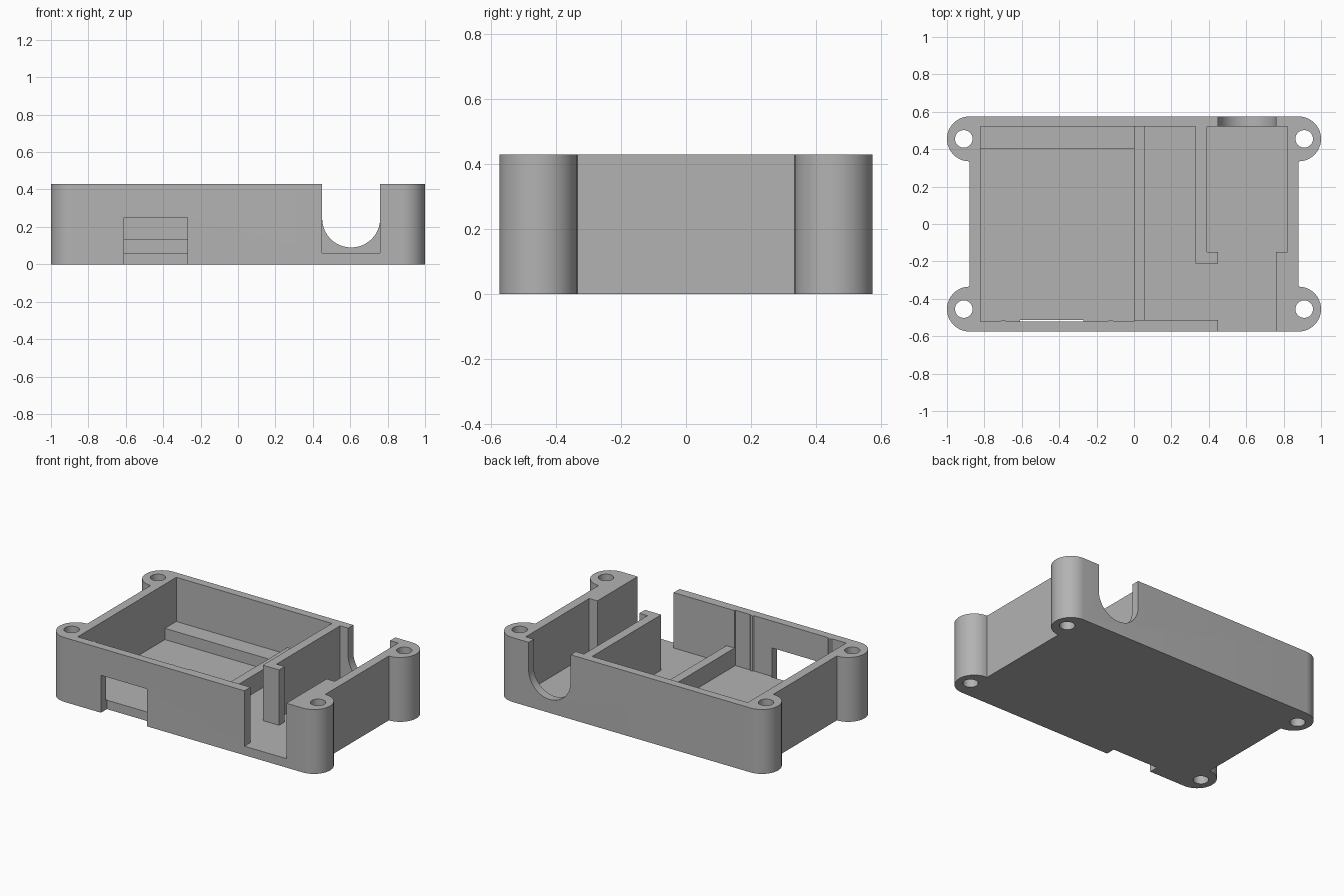
import bpy, bmesh
from math import sin, cos, pi, radians
from mathutils import Vector

if "Cube" in bpy.data.objects:
    bpy.data.objects.remove(bpy.data.objects["Cube"])

HEIGHT, FLOOR = 0.43, 0.06

grey = bpy.data.materials.new("plain_grey")
grey.use_nodes = True
grey.diffuse_color = (0.45, 0.45, 0.45, 1)
grey.node_tree.nodes["Principled BSDF"].inputs["Base Color"].default_value = grey.diffuse_color


def arc(cx, cy, r, start, end, n=24):
    """Points along an arc, angles in degrees."""
    angles = [radians(start + (end - start) * i / n) for i in range(n + 1)]
    return [(cx + r * cos(a), cy + r * sin(a)) for a in angles]


def prism(name, outline, low, high, along_y=False):
    """Extrude a flat outline along z, or an x-z outline along y."""
    bm = bmesh.new()
    place = (lambda p: (p[0], low, p[1])) if along_y else (lambda p: (p[0], p[1], low))
    face = bm.faces.new([bm.verts.new(place(p)) for p in outline])
    new = bmesh.ops.extrude_face_region(bm, geom=[face])["geom"]
    shift = Vector((0, high - low, 0) if along_y else (0, 0, high - low))
    bmesh.ops.translate(bm, vec=shift, verts=[v for v in new if isinstance(v, bmesh.types.BMVert)])
    bmesh.ops.recalc_face_normals(bm, faces=bm.faces)
    mesh = bpy.data.meshes.new(name)
    bm.to_mesh(mesh)
    bm.free()
    mesh.materials.append(grey)
    obj = bpy.data.objects.new(name, mesh)
    bpy.context.collection.objects.link(obj)
    return obj


def rect(x0, x1, y0, y1):
    return [(x0, y0), (x1, y0), (x1, y1), (x0, y1)]


def cut(target, cutter):
    cutter.hide_render = True
    mod = target.modifiers.new("cut", "BOOLEAN")
    mod.operation, mod.solver, mod.object = "DIFFERENCE", "EXACT", cutter
    bpy.context.view_layer.objects.active = target
    bpy.ops.object.modifier_apply(modifier=mod.name)
    bpy.data.objects.remove(cutter)


# Body: a block with a round screw lobe at each corner
outline = (arc(0.88, 0.455, 0.12, -90, 90) + arc(-0.88, 0.455, 0.12, 90, 270)
           + arc(-0.88, -0.455, 0.12, 90, 270) + arc(0.88, -0.455, 0.12, -90, 90))
body = prism("case_body", outline, 0, HEIGHT)

# Cavity: both compartments, the inner wall with its foot, the front slot and two small ribs
cavity = [(-0.82, 0.52), (0.33, 0.52), (0.33, -0.21), (0.45, -0.21), (0.45, -0.15),
          (0.39, -0.15), (0.39, 0.52), (0.82, 0.52), (0.82, -0.15), (0.76, -0.15),
          (0.76, -0.7), (0.45, -0.7), (0.45, -0.512), (0, -0.512), (0, -0.52)]
for x in (-0.125, -0.7):
    cavity += [(x + 0.015, -0.52), (x + 0.006, -0.512), (x - 0.006, -0.512), (x - 0.015, -0.52)]
cavity.append((-0.82, -0.52))
cut(body, prism("cavity_cutter", cavity, FLOOR, 0.6))

# Rounded notch in the back wall
notch = arc(0.605, 0.245, 0.155, 180, 360, 32) + [(0.76, 0.6), (0.45, 0.6)]
cut(body, prism("notch_cutter", notch, 0.47, 0.7, along_y=True))

# Port window in the front wall, open at the bottom
cut(body, prism("window_cutter", rect(-0.61, -0.27, -0.1, 0.25), -0.7, -0.512, along_y=True))

# Screw holes
for sx in (-1, 1):
    for sy in (-1, 1):
        hole = arc(sx * 0.91, sy * 0.455, 0.047, 0, 360, 32)[:-1]
        cut(body, prism("hole_cutter", hole, -0.1, 0.6))

# Low supports on the floor
ledge = prism("back_ledge", rect(-0.82, 0, 0.4, 0.52), FLOOR, 0.135)
divider = prism("floor_divider", rect(0, 0.06, -0.512, 0.52), FLOOR, 0.18)

for obj in (body, ledge, divider):
    bpy.ops.object.select_all(action="DESELECT")
    obj.select_set(True)
    bpy.context.view_layer.objects.active = obj
    bpy.ops.object.shade_smooth_by_angle(angle=radians(30))
